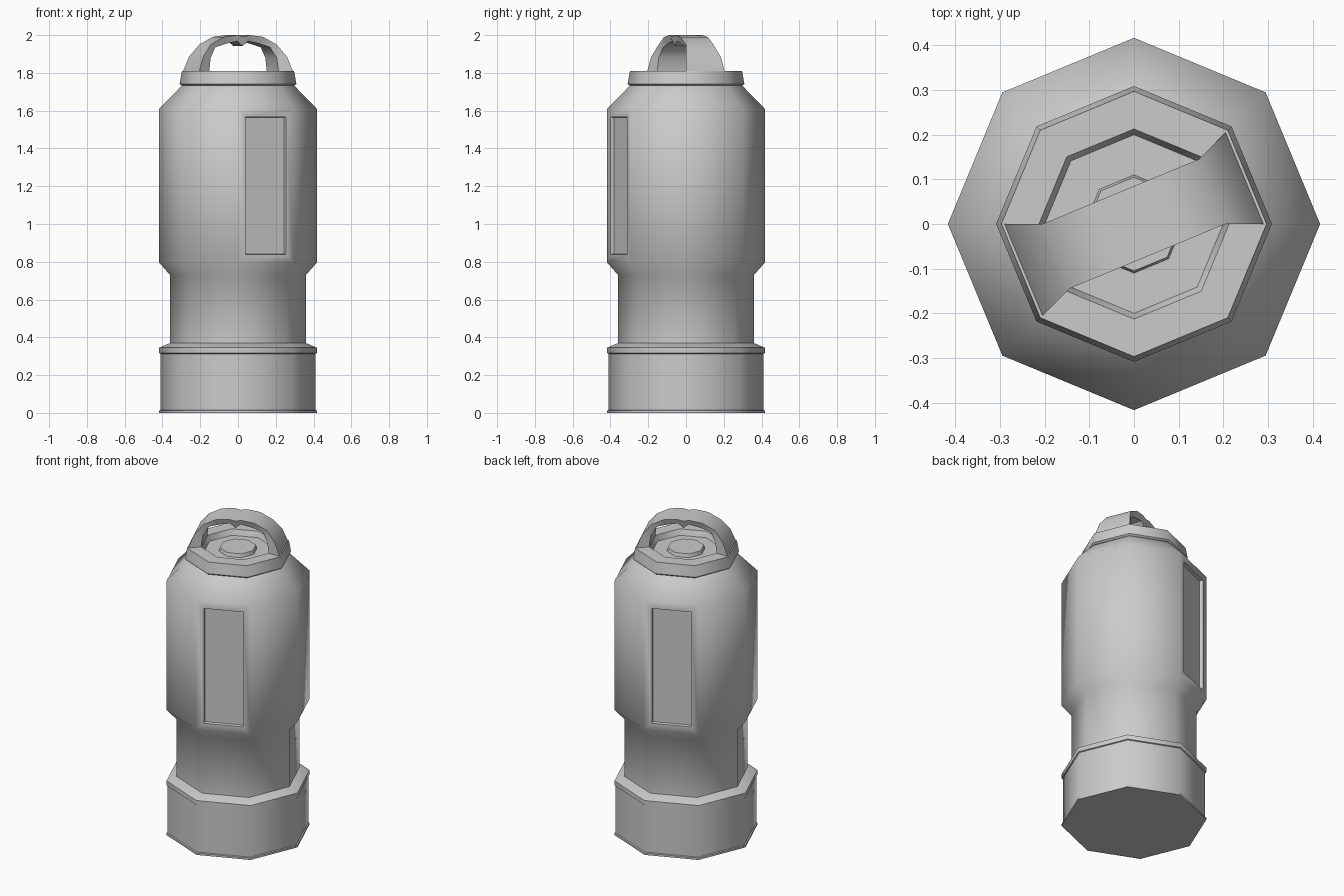
import bpy, bmesh
from math import pi, cos, sin, radians
from mathutils import Vector

if "Cube" in bpy.data.objects:
    bpy.data.objects.remove(bpy.data.objects["Cube"])

SIDES = 8


def finish(bm, name, angle=50):
    bmesh.ops.recalc_face_normals(bm, faces=bm.faces)
    mesh = bpy.data.meshes.new(name)
    bm.to_mesh(mesh)
    bm.free()
    ob = bpy.data.objects.new(name, mesh)
    bpy.context.collection.objects.link(ob)
    bpy.ops.object.select_all(action='DESELECT')
    ob.select_set(True)
    bpy.context.view_layer.objects.active = ob
    bpy.ops.object.shade_smooth_by_angle(angle=radians(angle))
    return ob


def skin(bm, loops):
    """Join closed point loops with quads and cap both ends."""
    rings = [[bm.verts.new(p) for p in loop] for loop in loops]
    for a, b in zip(rings, rings[1:]):
        n = len(a)
        for i in range(n):
            j = (i + 1) % n
            bm.faces.new((a[i], a[j], b[j], b[i]))
    bm.faces.new(rings[0])
    bm.faces.new(rings[-1])


def lathe(profile):
    bm = bmesh.new()
    skin(bm, [[(r * cos(2 * pi * i / SIDES), r * sin(2 * pi * i / SIDES), z)
               for i in range(SIDES)] for r, z in profile])
    bmesh.ops.recalc_face_normals(bm, faces=bm.faces)
    return bm


# Base cup with thin foot lip and rolled upper rim
finish(lathe([(.417, 0), (.417, .012), (.41, .015), (.41, .313), (.417, .316),
              (.417, .345), (.36, .37)]), "base")

# Octagonal body with a narrow waist and tapered shoulder
bm = lathe([(.36, .36), (.36, .73), (.417, .795), (.417, 1.61), (.305, 1.725), (.295, 1.735)])

# Two opposite recessed side panels
for direction in (radians(-67.5), radians(112.5)):
    d = Vector((cos(direction), sin(direction), 0))
    face = next(f for f in bm.faces if f.normal.dot(d) > .99
                and f.calc_center_median().z > 1)
    bmesh.ops.inset_individual(bm, faces=[face], thickness=.062)
    bmesh.ops.inset_individual(bm, faces=[face], thickness=.003, depth=-.02)
finish(bm, "body")

# Cap ring with shallow dished centre and raised button
finish(lathe([(.295, 1.73), (.309, 1.742), (.297, 1.81), (.213, 1.81), (.2, 1.775),
              (.11, 1.775), (.105, 1.797)]), "cap")


# Carry handle: twisted strap bridging two opposite sides of the cap
def edge_path(ends, middle):
    """One strap edge, rising at 180 degrees and landing at 45 degrees."""
    def polar(r, z, a):
        return Vector((r * cos(a), r * sin(a), z))
    left = [polar(r, z, pi) for r, z in ends]
    right = [polar(r, z, pi / 4) for r, z in reversed(ends)]
    mid = []
    for t, z in middle:
        p = left[-1].lerp(right[0], t)
        p.z = z
        mid.append(p)
    return left + mid + right


outer = edge_path([(.296, 1.79), (.29, 1.81), (.26, 1.885), (.205, 1.95)],
                  [(.2, 1.99), (.4, 2.0), (.5, 1.992), (.6, 2.0), (.8, 1.99)])
inner = edge_path([(.215, 1.79), (.215, 1.81), (.205, 1.88), (.17, 1.935)],
                  [(.2, 1.955), (.4, 1.968), (.5, 1.942), (.6, 1.968), (.8, 1.955)])


def turned(path):
    return [Vector((-p.x, -p.y, p.z)) for p in reversed(path)]


bm = bmesh.new()
skin(bm, list(zip(outer, turned(outer), turned(inner), inner)))
finish(bm, "handle")
